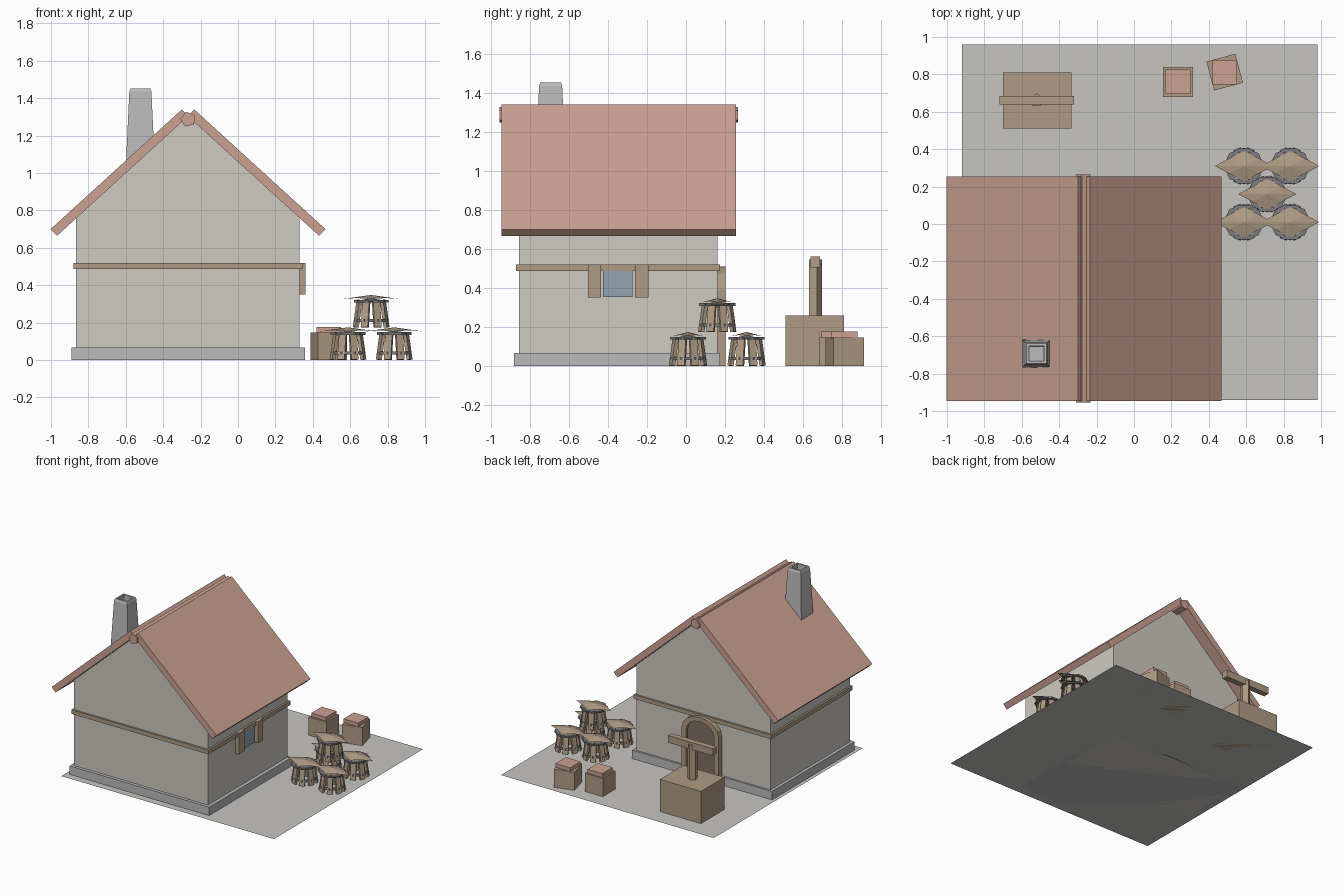
import bpy, bmesh
from math import radians, pi, cos, sin
from mathutils import Matrix, Vector

if "Cube" in bpy.data.objects:
    bpy.data.objects.remove(bpy.data.objects["Cube"])


def mat(name, rgb):
    m = bpy.data.materials.new(name)
    m.diffuse_color = (*rgb, 1)
    m.use_nodes = True
    m.node_tree.nodes["Principled BSDF"].inputs["Base Color"].default_value = m.diffuse_color
    return m


PLASTER = mat("plaster", (0.62, 0.59, 0.54))
TILE = mat("tile", (0.60, 0.36, 0.29))
WOOD = mat("wood", (0.43, 0.33, 0.23))
DARK = mat("dark_wood", (0.22, 0.16, 0.12))
GLASS = mat("glass", (0.30, 0.37, 0.44))
IRON = mat("iron", (0.20, 0.20, 0.22))
STONE = mat("stone", (0.5, 0.5, 0.5))
SLAB = mat("ground", (0.57, 0.56, 0.53))


def finish(name, bm, m):
    bmesh.ops.recalc_face_normals(bm, faces=bm.faces)
    me = bpy.data.meshes.new(name)
    bm.to_mesh(me)
    bm.free()
    me.materials.append(m)
    ob = bpy.data.objects.new(name, me)
    bpy.context.collection.objects.link(ob)
    return ob


def box(name, x, y, z, m, turn=0):
    """Box from three (min, max) ranges, turned about its own vertical axis."""
    bm = bmesh.new()
    c = [(a + b) / 2 for a, b in (x, y, z)]
    s = [b - a for a, b in (x, y, z)]
    mx = Matrix.Translation(c) @ Matrix.Rotation(radians(turn), 4, 'Z') @ Matrix.Diagonal((*s, 1))
    bmesh.ops.create_cube(bm, size=1, matrix=mx)
    return finish(name, bm, m)


def extrude_y(name, pts, y0, y1, m):
    """Extrude an x-z profile from y0 to y1."""
    bm = bmesh.new()
    f = bm.faces.new([bm.verts.new((x, y0, z)) for x, z in pts])
    r = bmesh.ops.extrude_face_region(bm, geom=[f])
    bmesh.ops.translate(bm, vec=(0, y1 - y0, 0),
                        verts=[v for v in r["geom"] if isinstance(v, bmesh.types.BMVert)])
    return finish(name, bm, m)


def loft(name, rings, m, cap=True):
    """Skin a list of equal-length point rings."""
    bm = bmesh.new()
    vs = [[bm.verts.new(p) for p in r] for r in rings]
    n = len(vs[0])
    for a, b in zip(vs, vs[1:]):
        for i in range(n):
            bm.faces.new((a[i], a[(i + 1) % n], b[(i + 1) % n], b[i]))
    if cap:
        bm.faces.new(vs[0])
        bm.faces.new(vs[-1])
    return finish(name, bm, m)


def ring(c, r, n, z, turn=0.0):
    return [(c[0] + r * cos(turn + 2 * pi * i / n), c[1] + r * sin(turn + 2 * pi * i / n), z) for i in range(n)]


MID = -0.267

# Ground sheet
bm = bmesh.new()
bm.faces.new([bm.verts.new(p) for p in ((-.92, -.94, 0), (.98, -.94, 0), (.98, .96, 0), (-.92, .96, 0))])
finish("ground", bm, SLAB)

# House body, plinth and timber band
extrude_y("walls", [(-.865, 0), (.33, 0), (.33, .765), (MID, 1.31), (-.865, .765)], -.855, .16, PLASTER)
box("plinth", (-.89, .358), (-.88, .175), (0, .068), STONE)
box("timber_band", (-.88, .345), (-.87, .175), (.487, .52), WOOD)

# Roof slabs and five-sided ridge beam
for side, s in (("left", -1), ("right", 1)):
    prof = [(MID + s * x, z) for x, z in ((.033, 1.34), (.735, .70), (.70, .665), (0, 1.303))]
    extrude_y("roof_" + side, prof, -.945, .255, TILE)
extrude_y("ridge_beam", [(MID + .042 * cos(a), 1.287 + .042 * sin(a))
                         for a in [pi * .5 + .25 + i * 2 * pi / 5 for i in range(5)]], -.955, .265, TILE)

# Tapered hollow chimney
c = (-.522, -.693)
q = pi / 4
loft("chimney", [ring(c, r * 2 ** .5, 4, z, q) for r, z in
                 ((.075, .9), (.074, 1.12), (.059, 1.435), (.053, 1.452), (.040, 1.452), (.036, 1.2))], STONE)

# Side window with shutters
box("window", (.32, .341), (-.425, -.275), (.355, .515), GLASS)
for i, y in enumerate((-.468, -.227)):
    box(f"shutter_{i + 1}", (.33, .36), (y - .034, y + .034), (.35, .52), WOOD)


# Arched back door
def arch(w, spring, rise):
    return [(MID - w, 0)] + [(MID - w * cos(pi * i / 8), spring + rise * sin(pi * i / 8)) for i in range(9)] + [(MID + w, 0)]


extrude_y("door_panel", arch(.13, .38, .10), .15, .182, DARK)
outer, inner = arch(.165, .39, .12), arch(.125, .38, .095)
bm = bmesh.new()
sect = [[bm.verts.new((p[0], y, p[1])) for p, y in ((o, .15), (o, .202), (n, .202), (n, .15))]
        for o, n in zip(outer, inner)]
for a, b in zip(sect, sect[1:]):
    for i in range(4):
        bm.faces.new((a[i], a[(i + 1) % 4], b[(i + 1) % 4], b[i]))
bm.faces.new(sect[0])
bm.faces.new(sect[-1])
finish("door_frame", bm, WOOD)

# Block with post and crossbar
box("block", (-.70, -.335), (.51, .81), (0, .26), WOOD)
loft("post", [ring((-.52, .66), .037, 5, z, pi / 2) for z in (.25, .545)], WOOD)
box("crossbar", (-.72, -.32), (.638, .685), (.505, .562), WOOD)

# Two crates with red goods
for i, (x, y, t) in enumerate(((.235, .76, 0), (.485, .812, 15))):
    box(f"crate_{i + 1}", (x - .08, x + .08), (y - .08, y + .08), (0, .147), WOOD, t)
    box(f"crate_goods_{i + 1}", (x - .066, x + .066), (y - .066, y + .066), (.14, .177), TILE)


# Stacked barrels: separate staves, iron hoops and a pointed lid
def barrel(n, x, y, z):
    bm = bmesh.new()
    for i in range(8):
        mx = (Matrix.Translation((x, y, z + .075)) @ Matrix.Rotation((i + .5) * pi / 4, 4, 'Z')
              @ Matrix.Translation((.078, 0, 0)) @ Matrix.Rotation(-.15, 4, 'Y')
              @ Matrix.Diagonal((.018, .04, .148, 1)))
        bmesh.ops.create_cube(bm, size=1, matrix=mx)
    finish(f"barrel_staves_{n}", bm, WOOD)
    for j, (r, h, d) in enumerate(((.096, .03, .016), (.10, .135, .014))):
        rs = [ring((x, y), k, 8, z + h + e, pi / 8) for k, e in
              ((r, 0), (r, d), (r - .02, d), (r - .02, 0), (r, 0))]
        loft(f"barrel_hoop_{n}_{j + 1}", rs, IRON, False)

    def star(name, sx, sy, rim, top, k, m):
        b = bmesh.new()
        apex = b.verts.new((x, y, z + top))
        base = []
        for i in range(8):
            a = i * pi / 4
            f = k if i % 2 else 1
            base.append(b.verts.new((x + sx * f * cos(a), y + sy * f * sin(a), z + rim + (.006 if i % 2 else 0))))
        for i in range(8):
            b.faces.new((apex, base[i], base[(i + 1) % 8]))
        b.faces.new(base)
        finish(name, b, m)

    star(f"barrel_lid_{n}", .155, .08, .153, .175, .72, WOOD)
    star(f"barrel_rim_{n}", .11, .098, .138, .158, 1.0, IRON)


for i, p in enumerate(((.588, .31, 0), (.835, .31, 0), (.588, .01, 0), (.835, .01, 0), (.712, .16, .173))):
    barrel(i + 1, *p)
